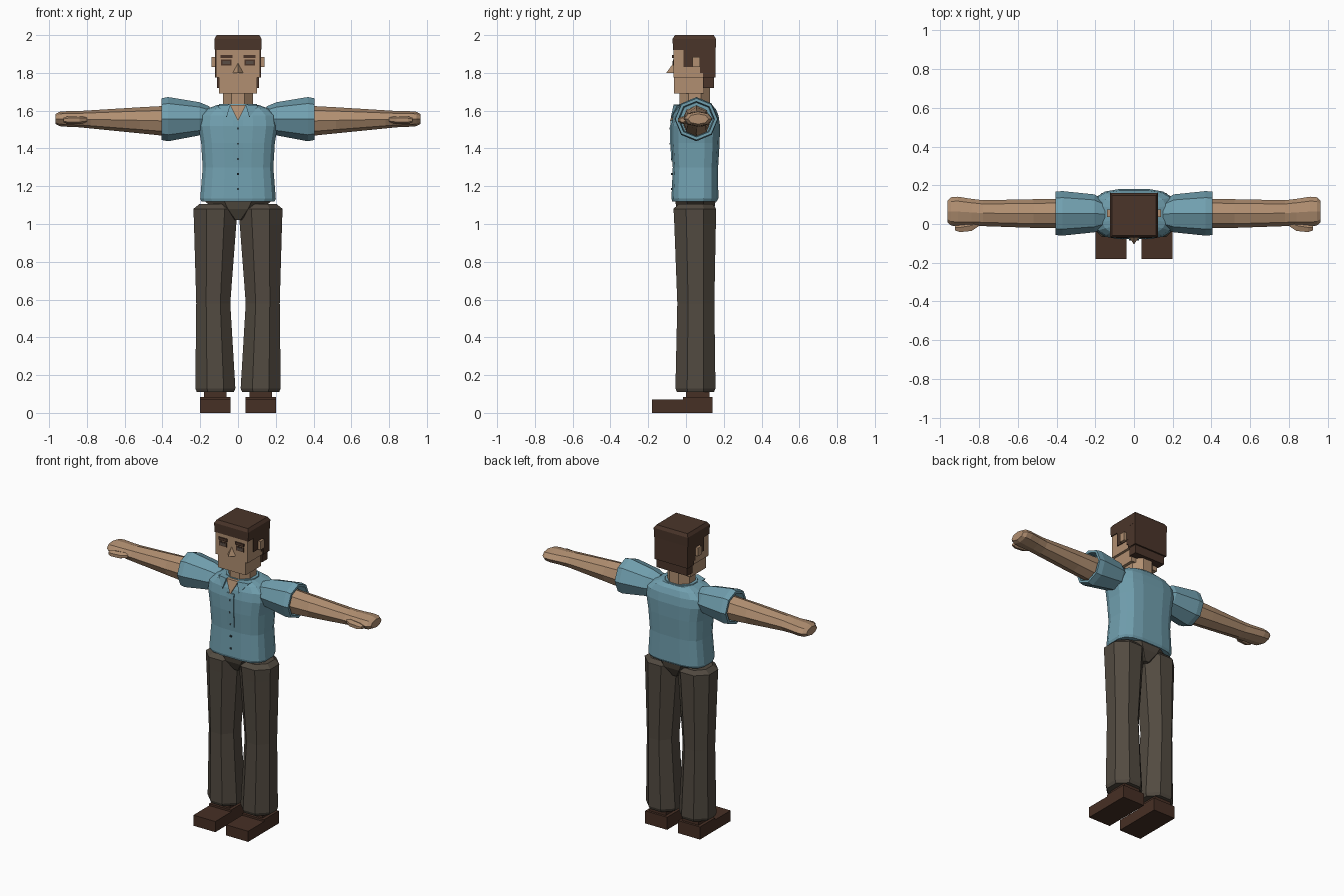
import bpy, bmesh, math
from mathutils import Vector

cube = bpy.data.objects.get("Cube")
if cube:
    bpy.data.objects.remove(cube, do_unlink=True)


def material(name, r, g, b):
    m = bpy.data.materials.new(name)
    m.use_nodes = True
    m.diffuse_color = (r, g, b, 1)
    m.node_tree.nodes["Principled BSDF"].inputs["Base Color"].default_value = (r, g, b, 1)
    return m


SKIN = material("skin", .44, .275, .165)
SHIRT = material("blue shirt", .165, .35, .43)
TROUSERS = material("brown grey trousers", .084, .069, .052)
HAIR = material("dark brown hair", .07, .036, .023)
SHOE = material("brown shoe leather", .062, .029, .018)
EYE = material("eye grey brown", .10, .075, .06)
BUTTON = material("dark button", .03, .05, .06)


def finish(name, bm, mat, mirror):
    bmesh.ops.recalc_face_normals(bm, faces=bm.faces)
    me = bpy.data.meshes.new(name)
    bm.to_mesh(me)
    bm.free()
    me.materials.append(mat)
    ob = bpy.data.objects.new(name, me)
    bpy.context.collection.objects.link(ob)
    if mirror:
        mod = ob.modifiers.new("Mirror", "MIRROR")
        mod.use_axis = (True, False, False)
        mod.use_mirror_merge = False


def hull(name, pts, mat, mirror=False):
    bm = bmesh.new()
    for p in pts:
        bm.verts.new(p)
    bmesh.ops.convex_hull(bm, input=bm.verts)
    finish(name, bm, mat, mirror)


def plate(name, pts, depth, mat, mirror=False):
    back = [Vector(p) + Vector((0, depth, 0)) for p in pts]
    hull(name, list(pts) + back, mat, mirror)


def box(name, lo, hi, mat, mirror=False):
    bm = bmesh.new()
    bmesh.ops.create_cube(bm, size=1)
    lo, hi = Vector(lo), Vector(hi)
    for v in bm.verts:
        v.co = (lo + hi) / 2 + v.co * (hi - lo)
    finish(name, bm, mat, mirror)


def loft(name, rings, mat, n=8, e=1, axis="z", flat=True, mirror=False):
    """Skin rings of (position, centre a, centre b, radius a, radius b)."""
    def unit(i):
        t = math.tau * (i + (.5 if flat else 0)) / n
        return [math.copysign(abs(f) ** e, f) for f in (math.cos(t), math.sin(t))]
    shape = [unit(i) for i in range(n)]
    top = [max(abs(s[k]) for s in shape) for k in (0, 1)]
    bm = bmesh.new()
    loops = []
    for p, ca, cb, ra, rb in rings:
        loop = []
        for s in shape:
            a, b = ca + ra * s[0] / top[0], cb + rb * s[1] / top[1]
            loop.append(bm.verts.new((a, b, p) if axis == "z" else (p, a, b)))
        loops.append(loop)
    for l0, l1 in zip(loops, loops[1:]):
        for i in range(n):
            j = (i + 1) % n
            bm.faces.new((l0[i], l0[j], l1[j], l1[i]))
    bm.faces.new(loops[0])
    bm.faces.new(loops[-1])
    finish(name, bm, mat, mirror)


# Shoes
box("shoe_toes", (.04, -.18, 0), (.20, .02, .07), SHOE, True)
box("shoe_heels", (.04, -.015, 0), (.20, .14, .083), SHOE, True)
box("shoe_collars", (.06, 0, .07), (.18, .125, .13), SHOE, True)

# Trousers
loft("trouser_legs", [
    (.11, .12, .05, .098, .098), (.13, .12, .05, .106, .106),
    (.58, .131, .052, .09, .098), (1.0, .121, .048, .112, .11),
    (1.08, .119, .047, .117, .113), (1.105, .12, .05, .085, .09)],
    TROUSERS, mirror=True)
loft("trouser_hips", [
    (1.02, 0, .05, .03, .07), (1.08, 0, .05, .13, .1),
    (1.13, 0, .05, .185, .108)], TROUSERS)

# Shirt
loft("shirt_body", [
    (1.12, 0, .045, .194, .118), (1.135, 0, .047, .2, .124),
    (1.3, 0, .05, .187, .12), (1.43, 0, .05, .195, .128),
    (1.52, 0, .051, .21, .129), (1.575, 0, .052, .204, .12),
    (1.61, 0, .052, .165, .105), (1.63, 0, .05, .11, .088)],
    SHIRT, n=16, e=.6)
loft("sleeves", [
    (.15, .05, 1.557, .07, .065), (.205, .055, 1.557, .098, .088),
    (.37, .055, 1.555, .115, .117), (.405, .055, 1.555, .112, .11),
    (.405, .055, 1.555, .096, .094), (.35, .055, 1.555, .09, .088)],
    SHIRT, axis="x", flat=False, mirror=True)
loft("shirt_collar", [
    (1.59, 0, .048, .12, .095), (1.635, 0, .048, .1, .086)], SHIRT, n=12)
plate("collar_flaps", [(.04, -.066, 1.632), (.11, -.045, 1.628), (.06, -.08, 1.565)],
      .04, SHIRT, True)
loft("shirt_placket", [
    (1.33, 0, -.072, .026, .005), (1.43, 0, -.079, .026, .005),
    (1.52, 0, -.079, .026, .005), (1.55, 0, -.075, .026, .005)], SHIRT, n=4)
for i in range(5):
    z = 1.18 + .08 * i
    y = -.077 - .007 * (i > 2)
    box(f"shirt_button_{i + 1}", (-.005, y - .003, z), (.005, y + .02, z + .01), BUTTON)
plate("open_neckline", [(-.042, -.06, 1.63), (.042, -.06, 1.63), (0, -.085, 1.545)],
      .04, SKIN)

# Arms and hands
loft("arms", [
    (.352, .055, 1.545, .076, .082), (.52, .054, 1.549, .074, .069),
    (.78, .056, 1.554, .067, .048), (.84, .06, 1.555, .07, .043),
    (.91, .064, 1.556, .077, .041), (.945, .065, 1.556, .073, .038),
    (.965, .065, 1.556, .055, .027)],
    SKIN, axis="x", flat=False, mirror=True)
loft("thumbs", [
    (.80, .01, 1.553, .02, .016), (.84, -.008, 1.55, .028, .02),
    (.9, -.018, 1.55, .024, .02), (.925, -.018, 1.55, .015, .012)],
    SKIN, n=6, axis="x", mirror=True)

# Neck and head
loft("neck", [(1.58, 0, .046, .08, .08), (1.72, 0, .046, .08, .08)], SKIN)
box("jaw", (-.1, -.064, 1.69), (.1, .095, 1.79), SKIN)
box("face", (-.117, -.066, 1.775), (.117, .13, 1.95), SKIN)
box("ears", (.11, .035, 1.83), (.14, .075, 1.885), SKIN, True)
hull("nose", [(0, -.064, 1.855), (.03, -.064, 1.798), (-.03, -.064, 1.798),
              (0, -.105, 1.80)], SKIN)

# Eyes and brows
box("eyebrows", (.03, -.073, 1.878), (.092, -.06, 1.896), HAIR, True)
box("eye_frames", (.034, -.069, 1.84), (.09, -.06, 1.87), HAIR, True)
box("eyes", (.042, -.072, 1.846), (.082, -.06, 1.864), EYE, True)

# Hair
loft("hair_cap", [
    (1.92, 0, .044, .123, .113), (1.98, 0, .044, .125, .115),
    (2.0, 0, .044, .113, .103)], HAIR, n=4)
box("hair_sides", (.1, -.012, 1.83), (.123, .1, 1.94), HAIR, True)
box("hair_back", (-.122, .09, 1.775), (.122, .157, 1.94), HAIR)
box("hair_behind_ears", (.1, .074, 1.8), (.1215, .1, 1.85), HAIR, True)
box("hair_nape", (-.112, .09, 1.72), (.112, .147, 1.78), HAIR)
